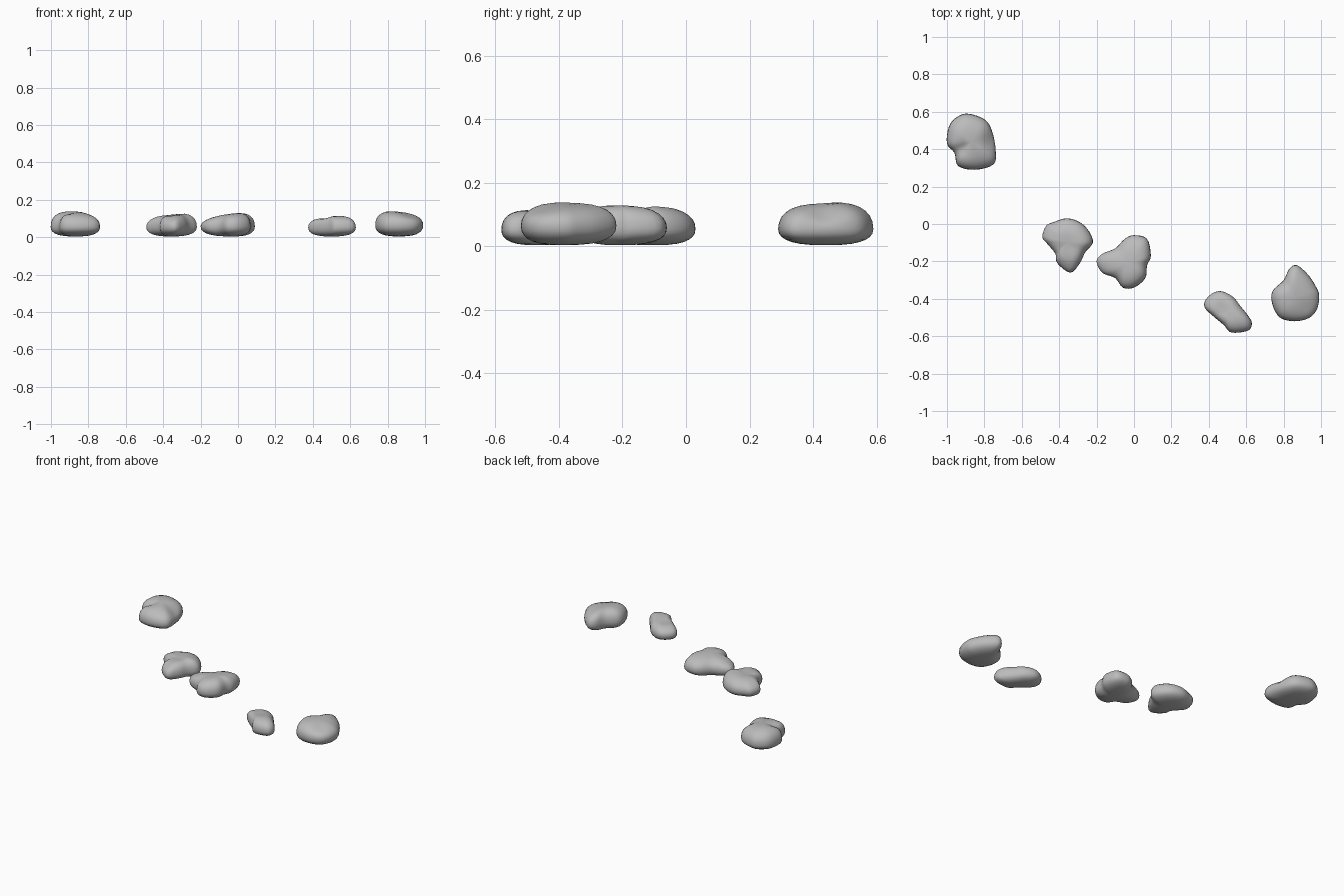
import bpy, bmesh, math
from mathutils import Vector

cube = bpy.data.objects.get("Cube")
if cube:
    bpy.data.objects.remove(cube, do_unlink=True)

stone_grey = bpy.data.materials.new("stone grey")
stone_grey.use_nodes = True
stone_grey.diffuse_color = (0.5, 0.5, 0.5, 1)
stone_grey.node_tree.nodes["Principled BSDF"].inputs["Base Color"].default_value = (0.5, 0.5, 0.5, 1)

RINGS = 14
STEPS = 4


def smooth_outline(points):
    """Closed Catmull-Rom curve through the plan outline."""
    pts = [Vector(p) for p in points]
    n, out = len(pts), []
    for i in range(n):
        a, b, c, d = (pts[(i + k) % n] for k in (-1, 0, 1, 2))
        for s in range(STEPS):
            t = s / STEPS
            out.append(0.5 * (2 * b + (c - a) * t + (2 * a - 5 * b + 4 * c - d) * t**2
                              + (3 * b - a - 3 * c + d) * t**3))
    return out


def stone(name, points, centre, top, girth, slope=(0, 0), dents=()):
    """Rounded pebble: plan outline, top and widest heights, slope of the crown, and
    dents given as (x, y, radius, height change)."""
    outline = smooth_outline(points)
    c = Vector(centre)

    def place(p, lat):
        rise = math.sin(lat)
        if rise < 0:
            return (p.x, p.y, girth - (girth - 0.004) * abs(rise) ** 0.85)
        crown = top + slope[0] * (p.x - c.x) + slope[1] * (p.y - c.y)
        for x, y, r, h in dents:
            crown += h * math.exp(-((p - Vector((x, y))).length / r) ** 2)
        return (p.x, p.y, girth + (crown - girth) * rise ** 0.9)

    bm = bmesh.new()
    rings = []
    for k in range(1, RINGS):
        lat = math.pi * (k / RINGS - 0.5)
        spread = math.cos(lat) ** 0.72
        rings.append([bm.verts.new(place(c + (p - c) * spread, lat)) for p in outline])
    n = len(outline)
    for low, high in zip(rings, rings[1:]):
        for i in range(n):
            j = (i + 1) % n
            bm.faces.new((low[i], low[j], high[j], high[i]))
    for ring, lat in ((rings[0], -math.pi / 2), (rings[-1], math.pi / 2)):
        pole = bm.verts.new(place(c, lat))
        for i in range(n):
            bm.faces.new((ring[i], ring[(i + 1) % n], pole))
    bmesh.ops.recalc_face_normals(bm, faces=bm.faces)
    for f in bm.faces:
        f.smooth = True
    mesh = bpy.data.meshes.new(name)
    bm.to_mesh(mesh)
    bm.free()
    mesh.materials.append(stone_grey)
    obj = bpy.data.objects.new(name, mesh)
    bpy.context.collection.objects.link(obj)
    return obj


# Large stone at the back, with a saddle across its crown
stone("back_stone",
      [(-.89, .59), (-.80, .56), (-.76, .50), (-.74, .40), (-.75, .32), (-.85, .29),
       (-.94, .31), (-.96, .38), (-1, .43), (-.99, .52), (-.95, .57)],
      (-.87, .44), .138, .055, (-.06, .02),
      [(-.92, .40, .04, -.02), (-.75, .44, .05, -.03)])

# Stone with a high right shoulder and a lower left lobe
stone("lobed_stone",
      [(-.36, .03), (-.29, .01), (-.24, -.04), (-.22, -.10), (-.26, -.15), (-.29, -.21),
       (-.34, -.26), (-.41, -.21), (-.42, -.16), (-.46, -.11), (-.49, -.07),
       (-.47, -.01), (-.43, .01)],
      (-.36, -.10), .125, .055, (.11, -.05),
      [(-.36, -.13, .05, -.015), (-.36, -.24, .05, -.02)])

# Three-cornered middle stone
stone("middle_stone",
      [(0, -.06), (.07, -.08), (.09, -.17), (.07, -.22), (.06, -.29), (0, -.34),
       (-.06, -.34), (-.10, -.29), (-.17, -.26), (-.20, -.20), (-.17, -.16),
       (-.10, -.13), (-.05, -.08)],
      (-.03, -.21), .126, .058, (.12, -.04))

# Small slanted stone with a waist
stone("small_stone",
      [(.47, -.36), (.53, -.39), (.57, -.44), (.61, -.49), (.63, -.53), (.61, -.57),
       (.52, -.58), (.48, -.54), (.42, -.49), (.38, -.45), (.38, -.41), (.42, -.37)],
      (.50, -.47), .112, .052, (.04, -.06),
      [(.47, -.46, .04, -.012)])

# Pointed stone at the left end
stone("left_stone",
      [(.87, -.22), (.93, -.27), (.97, -.33), (.99, -.38), (.98, -.45), (.94, -.50),
       (.86, -.52), (.78, -.50), (.74, -.43), (.74, -.36), (.80, -.30), (.83, -.24)],
      (.86, -.39), .136, .065, (-.10, .02),
      [(.92, -.46, .05, -.01)])
